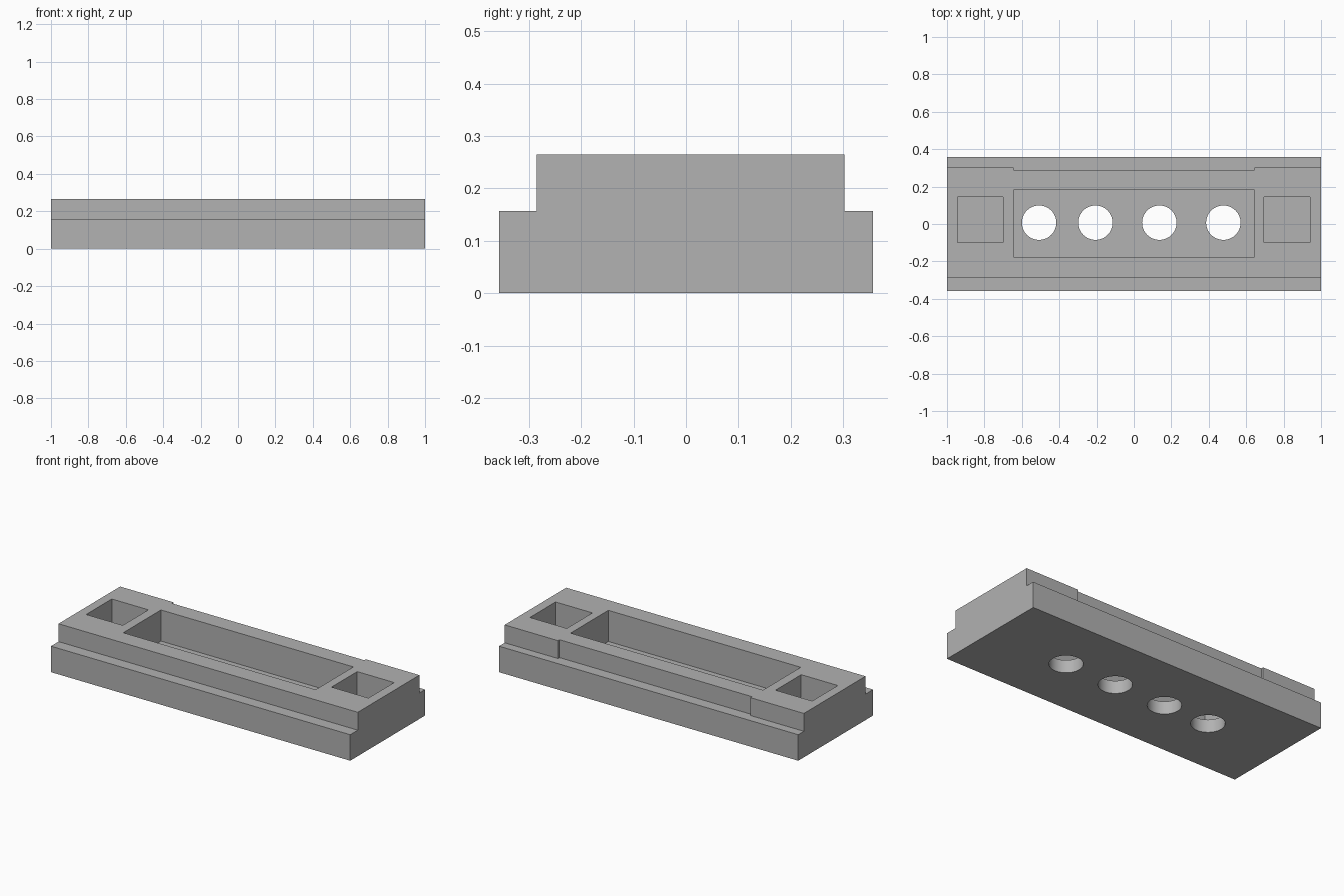
import bpy
import bmesh
import math
from mathutils import Matrix

default = bpy.data.objects.get("Cube")
if default:
    bpy.data.objects.remove(default, do_unlink=True)

grey = bpy.data.materials.new("plain grey")
grey.use_nodes = True
colour = (0.445, 0.445, 0.445, 1)
grey.diffuse_color = colour
grey.node_tree.nodes["Principled BSDF"].inputs["Base Color"].default_value = colour

LEDGE, TOP, FLOOR, ABOVE = 0.157, 0.265, 0.077, 0.4
BACK, UPPER_BACK, UPPER_FRONT, SLOT_BACK = 0.357, 0.303, -0.285, 0.288
SLOT_X = 0.643


def make_object(name, bm):
    mesh = bpy.data.meshes.new(name)
    bm.to_mesh(mesh)
    bm.free()
    obj = bpy.data.objects.new(name, mesh)
    bpy.context.collection.objects.link(obj)
    mesh.materials.append(grey)
    return obj


def extrude(name, points, vector):
    bm = bmesh.new()
    face = bm.faces.new([bm.verts.new(p) for p in points])
    moved = bmesh.ops.extrude_face_region(bm, geom=[face])["geom"]
    verts = [v for v in moved if isinstance(v, bmesh.types.BMVert)]
    bmesh.ops.translate(bm, verts=verts, vec=vector)
    bmesh.ops.recalc_face_normals(bm, faces=bm.faces)
    return make_object(name, bm)


def box(name, x0, x1, y0, y1, z0, z1):
    corners = [(x0, y0, z0), (x1, y0, z0), (x1, y1, z0), (x0, y1, z0)]
    return extrude(name, corners, (0, 0, z1 - z0))


def cylinder(name, x, y, radius, z0, z1):
    bm = bmesh.new()
    bmesh.ops.create_cone(bm, cap_ends=True, segments=64, radius1=radius,
                          radius2=radius, depth=z1 - z0,
                          matrix=Matrix.Translation((x, y, (z0 + z1) / 2)))
    return make_object(name, bm)


def cut(target, cutter):
    # Subtract the cutter, bake the result and discard the cutter
    mod = target.modifiers.new("cut", "BOOLEAN")
    mod.operation = "DIFFERENCE"
    mod.solver = "EXACT"
    mod.object = cutter
    bpy.context.view_layer.objects.active = target
    bpy.ops.object.modifier_apply(modifier=mod.name)
    bpy.data.objects.remove(cutter, do_unlink=True)


# Stepped block, extruded along its length
profile = [(-BACK, 0), (BACK, 0), (BACK, LEDGE), (UPPER_BACK, LEDGE),
           (UPPER_BACK, TOP), (UPPER_FRONT, TOP), (UPPER_FRONT, LEDGE),
           (-BACK, LEDGE)]
block = extrude("stepped_block", [(-1, y, z) for y, z in profile], (2, 0, 0))

# Shallow slot along the upper back wall
cut(block, box("slot_cutter", -SLOT_X, SLOT_X, SLOT_BACK, 0.5, LEDGE, ABOVE))

# Long central pocket and a square pocket at each end
cut(block, box("pocket_cutter", -SLOT_X, SLOT_X, -0.177, 0.183, FLOOR, ABOVE))
for x0, x1 in ((-0.945, -0.70), (0.695, 0.942)):
    cut(block, box("end_cutter", x0, x1, -0.10, 0.145, FLOOR, ABOVE))

# Round holes through the pocket floor
for x in (-0.508, -0.206, 0.136, 0.478):
    cut(block, cylinder("hole_cutter", x, 0.007, 0.092, -0.1, 0.15))

# Smooth hole walls, sharp edges elsewhere
bpy.ops.object.select_all(action="DESELECT")
block.select_set(True)
bpy.context.view_layer.objects.active = block
bpy.ops.object.shade_smooth_by_angle(angle=math.radians(30))
